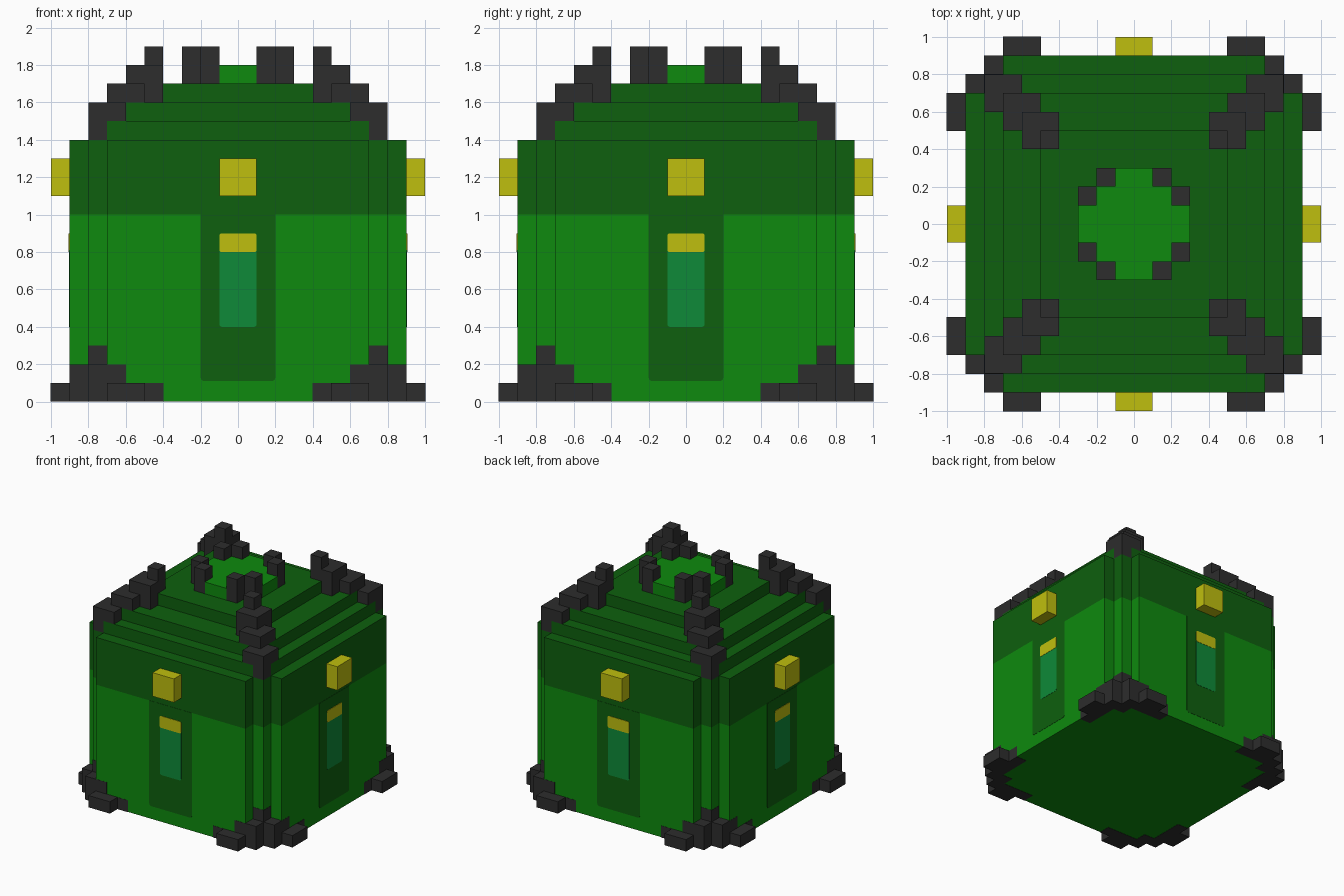
import bpy, bmesh, math
from mathutils import Matrix, Vector

cube = bpy.data.objects.get("Cube")
if cube:
    bpy.data.objects.remove(cube, do_unlink=True)

U = 0.1  # block size


def material(name, rgb):
    lin = [(c / 255 / 12.92) if c < 11 else ((c / 255 + 0.055) / 1.055) ** 2.4 for c in rgb]
    m = bpy.data.materials.new(name)
    m.use_nodes = True
    m.diffuse_color = (*lin, 1)
    m.node_tree.nodes["Principled BSDF"].inputs["Base Color"].default_value = (*lin, 1)
    return m


BRIGHT = material("bright_green", (14, 138, 14))
DARK = material("dark_green", (14, 96, 14))
BLACK = material("charcoal", (45, 45, 45))
YELLOW = material("yellow", (191, 191, 14))
TEAL = material("teal", (14, 138, 56))


def finish(name, bm, mat):
    bmesh.ops.recalc_face_normals(bm, faces=bm.faces)
    me = bpy.data.meshes.new(name)
    bm.to_mesh(me)
    bm.free()
    me.materials.append(mat)
    ob = bpy.data.objects.new(name, me)
    bpy.context.collection.objects.link(ob)
    return ob


def extrude(bm, points, offset):
    face = bm.faces.new([bm.verts.new(p) for p in points])
    new = bmesh.ops.extrude_face_region(bm, geom=[face])["geom"]
    bmesh.ops.translate(bm, vec=offset,
                        verts=[v for v in new if isinstance(v, bmesh.types.BMVert)])


def stepped_prism(name, steps, z0, z1, mat):
    """Prism whose corners descend in block steps, alike on all four sides."""
    quarter = []
    for i, (x, y) in enumerate(steps):
        if i:
            quarter.append((x, steps[i - 1][1]))
        quarter.append((x, y))
    pts = []
    for k in range(4):
        turn = Matrix.Rotation(k * math.pi / 2, 3, "Z")
        pts += [turn @ Vector((x * U, y * U, z0)) for x, y in quarter]
    bm = bmesh.new()
    extrude(bm, pts, (0, 0, z1 - z0))
    return finish(name, bm, mat)


def blocks(name, columns, sx, sy, mat, grow=0.0):
    """Block columns (cell x, cell y, bottom, top) in one corner."""
    bm = bmesh.new()
    for cx, cy, z0, z1 in columns:
        centre = ((cx + 0.5) * U * sx, (cy + 0.5) * U * sy, (z0 + z1) / 2)
        size = (U + grow, U + grow, z1 - z0)
        bmesh.ops.create_cube(bm, size=1, matrix=Matrix.Translation(centre)
                              @ Matrix.Diagonal((*size, 1)))
    return finish(name, bm, mat)


def plate(name, half, z0, z1, r_low, r_high, y0, depth, mat, angle):
    """Upright plate with rounded corners, turned to one side of the body."""
    pts = []
    corners = [(1, z0, r_low, -90), (1, z1, r_high, 0), (-1, z1, r_high, 90), (-1, z0, r_low, 180)]
    for s, z, r, start in corners:
        cx, cz = s * (half - r), z + (r if z == z0 else -r)
        for i in range(5 if r else 1):
            a = math.radians(start + i * 22.5)
            pts.append((cx + r * math.cos(a), -y0, cz + r * math.sin(a)))
    bm = bmesh.new()
    extrude(bm, pts, (0, -depth, 0))
    bmesh.ops.rotate(bm, verts=bm.verts, cent=(0, 0, 0), matrix=Matrix.Rotation(angle, 3, "Z"))
    return finish(name, bm, mat)


# Body walls, stepped roof and round cap
body = [(9, 7), (8, 8), (7, 9)]
stepped_prism("lower_wall", body, 0.002, 1.0, BRIGHT)
stepped_prism("upper_wall", body, 1.0, 1.4, DARK)
stepped_prism("roof_lower_step", [(8, 7), (7, 8)], 1.4, 1.5, DARK)
stepped_prism("roof_middle_step", [(7, 6), (6, 7)], 1.5, 1.6, DARK)
stepped_prism("roof_upper_step", [(5, 5)], 1.6, 1.7, DARK)
stepped_prism("roof_cap", [(3, 1), (2, 2), (1, 3)], 1.7, 1.8, BRIGHT)

# Corner footings, roof ridges and cap posts; half is mirrored over the diagonal
footing = [(7, 7, 0, 0.3), (8, 7, 0, 0.2), (8, 6, 0, 0.2), (8, 5, 0, 0.1),
           (8, 4, 0, 0.1), (9, 6, 0, 0.1), (9, 5, 0, 0.1)]
ridge = [(7, 7, 1.4, 1.6), (7, 6, 1.5, 1.6), (6, 6, 1.5, 1.7), (6, 5, 1.6, 1.7),
         (5, 5, 1.6, 1.8), (5, 4, 1.6, 1.8), (4, 4, 1.7, 1.9)]
post = [(2, 1, 1.7, 1.9)]


def diagonal(columns):
    return columns + [(y, x, a, b) for x, y, a, b in columns if x != y]


for sx, side in ((1, "left"), (-1, "right")):
    for sy, end in ((-1, "front"), (1, "back")):
        corner = f"{end}_{side}"
        blocks(f"{corner}_footing", diagonal(footing), sx, sy, BLACK, 0.003)
        blocks(f"{corner}_roof_ridge", diagonal(ridge), sx, sy, BLACK)
        blocks(f"{corner}_cap_posts", diagonal(post), sx, sy, BLACK)

# Door, window, window bar and lamp on each side
for k, side in enumerate(("front", "left", "back", "right")):
    a = k * math.pi / 2
    plate(f"{side}_door", 0.2, 0.11, 1.0, 0.02, 0, 0.899, 0.003, DARK, a)
    plate(f"{side}_window", 0.1, 0.4, 0.81, 0.015, 0, 0.899, 0.005, TEAL, a)
    plate(f"{side}_window_bar", 0.1, 0.8, 0.9, 0.012, 0.012, 0.899, 0.007, YELLOW, a)
    plate(f"{side}_lamp", 0.1, 1.1, 1.3, 0, 0, 0.9, 0.1, YELLOW, a)
